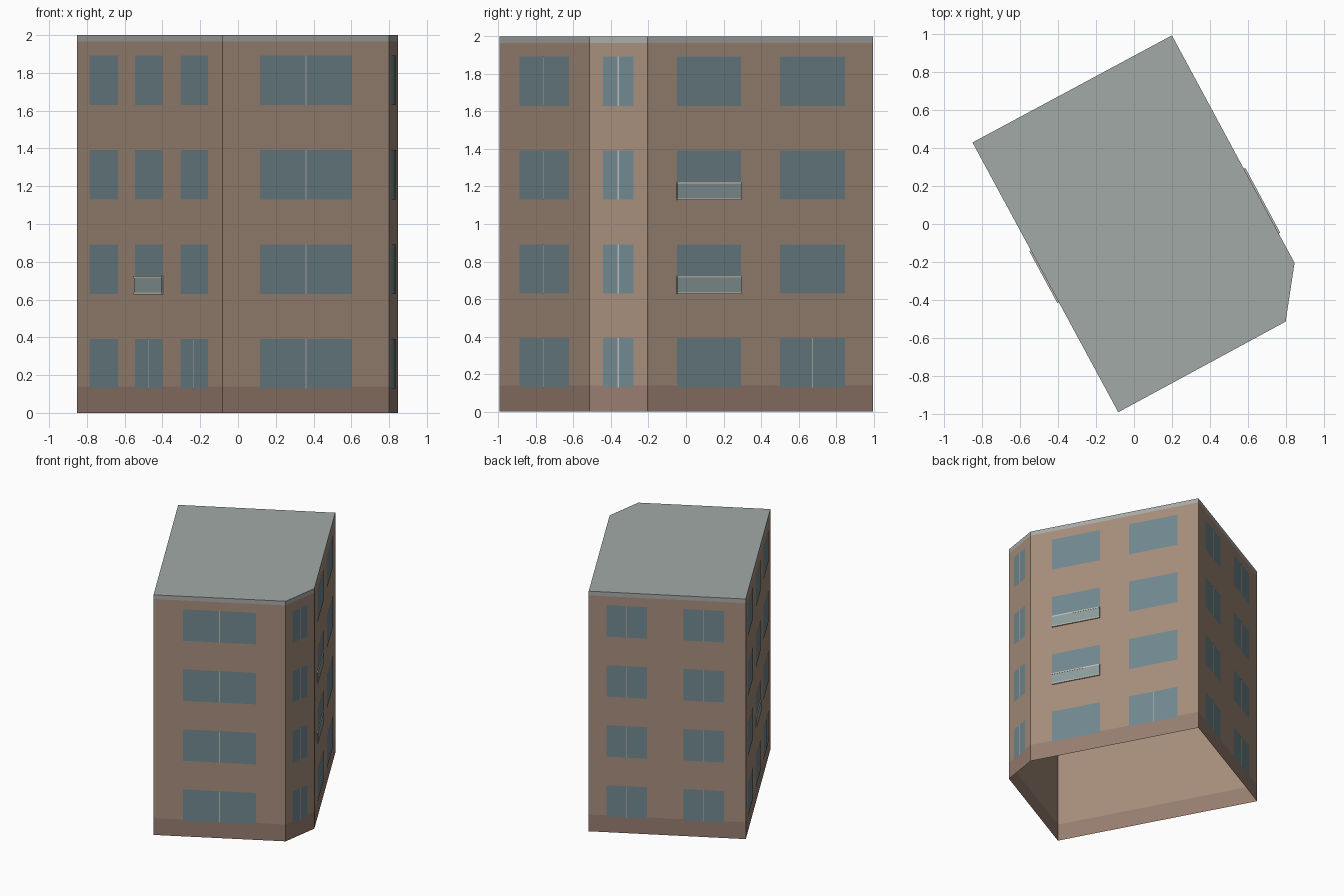
import bpy, bmesh
from mathutils import Vector

if "Cube" in bpy.data.objects:
    bpy.data.objects.remove(bpy.data.objects["Cube"])

# Footprint corners, counter-clockwise seen from above
A, B, C, D, E = [Vector(p) for p in (
    (-0.083, -0.993), (0.80, -0.515), (0.847, -0.205), (0.20, 0.995), (-0.852, 0.43))]
FOOTPRINT = [A, B, C, D, E]
STOREY, SILL, HEAD = 0.5, 0.13, 0.392


def material(name, r, g, b):
    m = bpy.data.materials.new(name)
    m.diffuse_color = (r, g, b, 1)
    m.use_nodes = True
    m.node_tree.nodes["Principled BSDF"].inputs["Base Color"].default_value = m.diffuse_color
    return m


BRICK = material("brick", 0.38, 0.27, 0.20)
PLINTH = material("plinth", 0.31, 0.205, 0.16)
GLASS = material("glass", 0.165, 0.246, 0.275)
TRIM = material("trim", 0.40, 0.40, 0.385)
ROOF = material("roof", 0.36, 0.40, 0.38)
BAR = material("bar", 0.52, 0.49, 0.44)
PANEL = material("panel", 0.26, 0.33, 0.33)


def finish(name, bm, mat):
    mesh = bpy.data.meshes.new(name)
    bm.to_mesh(mesh)
    bm.free()
    mesh.materials.append(mat)
    bpy.context.collection.objects.link(bpy.data.objects.new(name, mesh))


def band(name, z0, z1, mat):
    """Ring of wall faces following the footprint."""
    bm = bmesh.new()
    low, high = [[bm.verts.new((p.x, p.y, z)) for p in FOOTPRINT] for z in (z0, z1)]
    for i in range(5):
        j = (i + 1) % 5
        bm.faces.new((low[i], low[j], high[j], high[i]))
    finish(name, bm, mat)


def plate(bm, wall, t0, t1, z0, z1, out, thick=0.0):
    """Rectangle on a wall, t running 0..1 along it; with sides if thick."""
    p, q = wall
    d = (q - p).normalized()
    n = Vector((d.y, -d.x))

    def ring(off):
        pts = [(t0, z0), (t1, z0), (t1, z1), (t0, z1)]
        return [bm.verts.new((*(p.lerp(q, t) + n * off), z)) for t, z in pts]
    front = ring(out)
    bm.faces.new(front)
    if thick:
        back = ring(out - thick)
        for i in range(4):
            j = (i + 1) % 4
            bm.faces.new((front[j], front[i], back[i], back[j]))


# Shell, open underneath
band("plinth", 0, 0.14, PLINTH)
band("walls", 0.14, 1.965, BRICK)
band("roof_trim", 1.965, 2.0, TRIM)
bm = bmesh.new()
bm.faces.new([bm.verts.new((p.x, p.y, 2.0)) for p in FOOTPRINT])
finish("roof", bm, ROOF)

# Per wall: window columns (start, end, storeys with mullion, storeys with railing)
ALL = range(4)
FACADES = {
    "front": ((A, B), [(0.224, 0.775, ALL, ())]),
    "corner": ((B, C), [(0.235, 0.762, ALL, ())]),
    "right": ((C, D), [(0.129, 0.414, (), (1, 2)), (0.588, 0.875, (0,), ())]),
    "back": ((D, E), [(0.115, 0.37, ALL, ()), (0.605, 0.86, ALL, ())]),
    "left": ((E, A), [(0.087, 0.283, (), ()), (0.40, 0.592, (0,), (1,)),
                      (0.713, 0.902, (0,), ())]),
}
for name, (wall, columns) in FACADES.items():
    panes, mullions, panels, rails = [bmesh.new() for _ in range(4)]
    half = 0.003 / (wall[1] - wall[0]).length
    for t0, t1, split, railed in columns:
        mid = (t0 + t1) / 2
        for s in ALL:
            z0, z1 = SILL + s * STOREY, HEAD + s * STOREY
            plate(panes, wall, t0, t1, z0, z1, 0.002)
            if s in split:
                plate(mullions, wall, mid - half, mid + half, z0, z1, 0.004)
            if s in railed:
                plate(panels, wall, t0, t1, z0 + 0.008, z0 + 0.084, 0.008, 0.008)
                for z in (z0 - 0.002, z0 + 0.084):
                    plate(rails, wall, t0, t1, z, z + 0.01, 0.009, 0.009)
    finish(name + "_windows", panes, GLASS)
    for part, b, mat in (("_mullions", mullions, BAR), ("_railing_panels", panels, PANEL),
                         ("_railing_bars", rails, BAR)):
        if b.faces:
            finish(name + part, b, mat)
        else:
            b.free()
